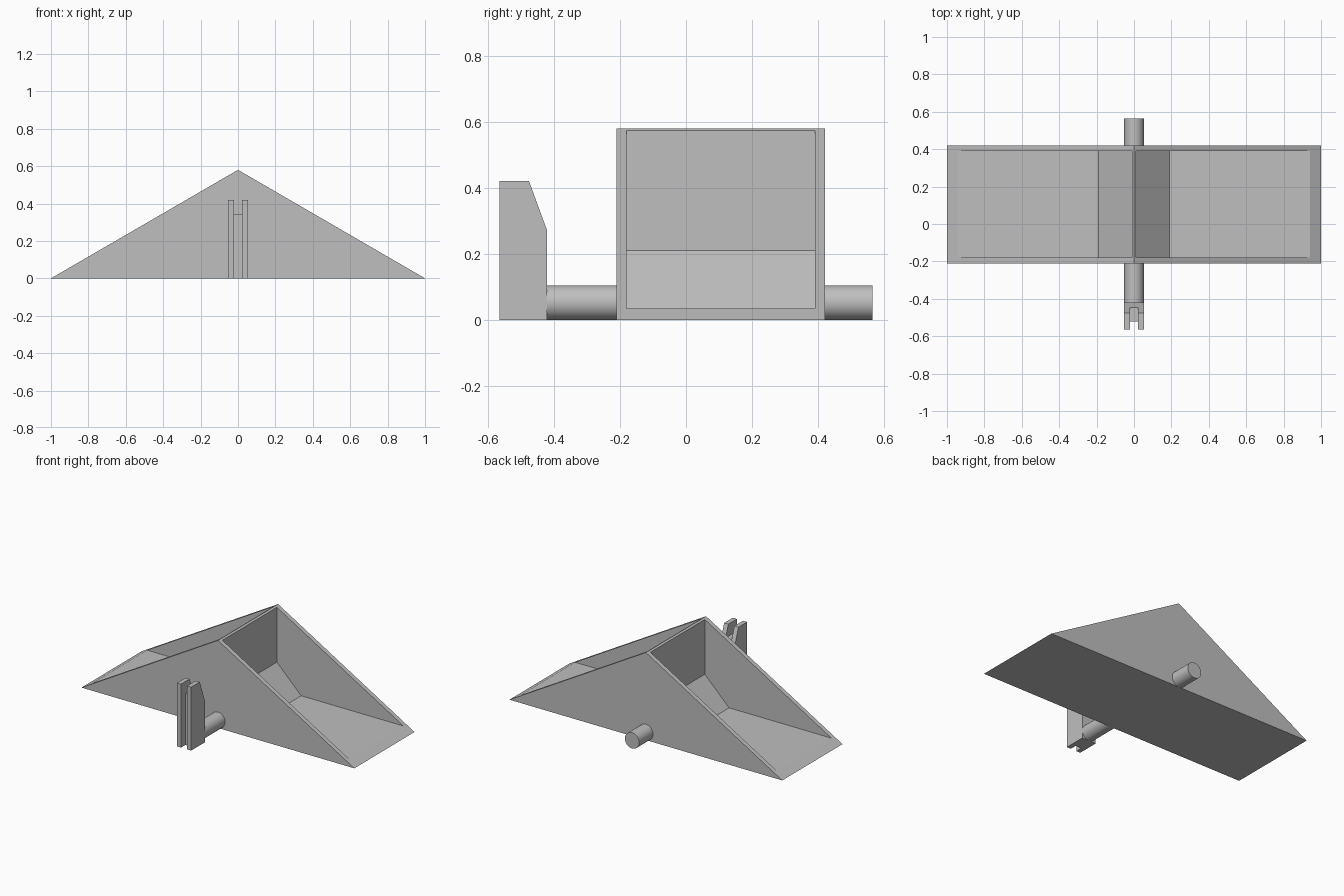
import bpy
import bmesh
import math

cube = bpy.data.objects.get("Cube")
if cube:
    bpy.data.objects.remove(cube, do_unlink=True)

GREY = (0.52, 0.52, 0.52, 1.0)
grey = bpy.data.materials.new("plain grey")
grey.use_nodes = True
grey.diffuse_color = GREY
grey.node_tree.nodes["Principled BSDF"].inputs["Base Color"].default_value = GREY


def prism(name, profile, start, end, axis):
    """Extrude a 2D profile along x (profile is y, z) or y (profile is x, z)."""
    bm = bmesh.new()
    if axis == "x":
        verts = [bm.verts.new((start, a, b)) for a, b in profile]
        move = (end - start, 0, 0)
    else:
        verts = [bm.verts.new((a, start, b)) for a, b in profile]
        move = (0, end - start, 0)
    face = bm.faces.new(verts)
    ext = bmesh.ops.extrude_face_region(bm, geom=[face], use_keep_orig=True)
    moved = [g for g in ext["geom"] if isinstance(g, bmesh.types.BMVert)]
    bmesh.ops.translate(bm, verts=moved, vec=move)
    bmesh.ops.recalc_face_normals(bm, faces=bm.faces[:])
    mesh = bpy.data.meshes.new(name)
    bm.to_mesh(mesh)
    bm.free()
    mesh.materials.append(grey)
    obj = bpy.data.objects.new(name, mesh)
    bpy.context.collection.objects.link(obj)
    return obj


# Triangular tipping bucket
bucket = prism("bucket", [(-1, 0), (1, 0), (0, 0.58)], -0.21, 0.42, "y")

# Hollow one pocket on each side of the thin dividing wall
pocket = [(0.012, 0.21), (0.19, 0.035), (1.1, 0.035), (1.1, 0.7), (0.012, 0.7)]
for side in (1, -1):
    cutter = prism("pocket_cutter", [(side * x, z) for x, z in pocket],
                   -0.18, 0.39, "y")
    cutter.hide_render = True
    mod = bucket.modifiers.new("pocket", "BOOLEAN")
    mod.operation = "DIFFERENCE"
    mod.solver = "EXACT"
    mod.object = cutter
    bpy.context.view_layer.objects.active = bucket
    bpy.ops.object.modifier_apply(modifier=mod.name)
    bpy.data.objects.remove(cutter, do_unlink=True)

# Pivot shaft, in a front and a back length
R = 0.0525
for name, y0, y1 in (("front_shaft", -0.43, -0.2), ("back_shaft", 0.41, 0.565)):
    bpy.ops.mesh.primitive_cylinder_add(
        vertices=48, radius=R, depth=y1 - y0,
        location=(0, (y0 + y1) / 2, R), rotation=(math.pi / 2, 0, 0))
    shaft = bpy.context.object
    shaft.name = name
    shaft.data.materials.append(grey)
    bpy.ops.object.shade_smooth_by_angle(angle=math.radians(30))

# Forked holder: two prongs joined by a lower, set-back web
prong = [(-0.565, 0), (-0.565, 0.42), (-0.475, 0.42), (-0.42, 0.27), (-0.42, 0)]
web = [(-0.52, 0), (-0.52, 0.34), (-0.446, 0.34), (-0.42, 0.27), (-0.42, 0)]
prism("left_prong", prong, 0.022, 0.0525, "x")
prism("right_prong", prong, -0.0525, -0.022, "x")
prism("fork_web", web, -0.022, 0.022, "x")
